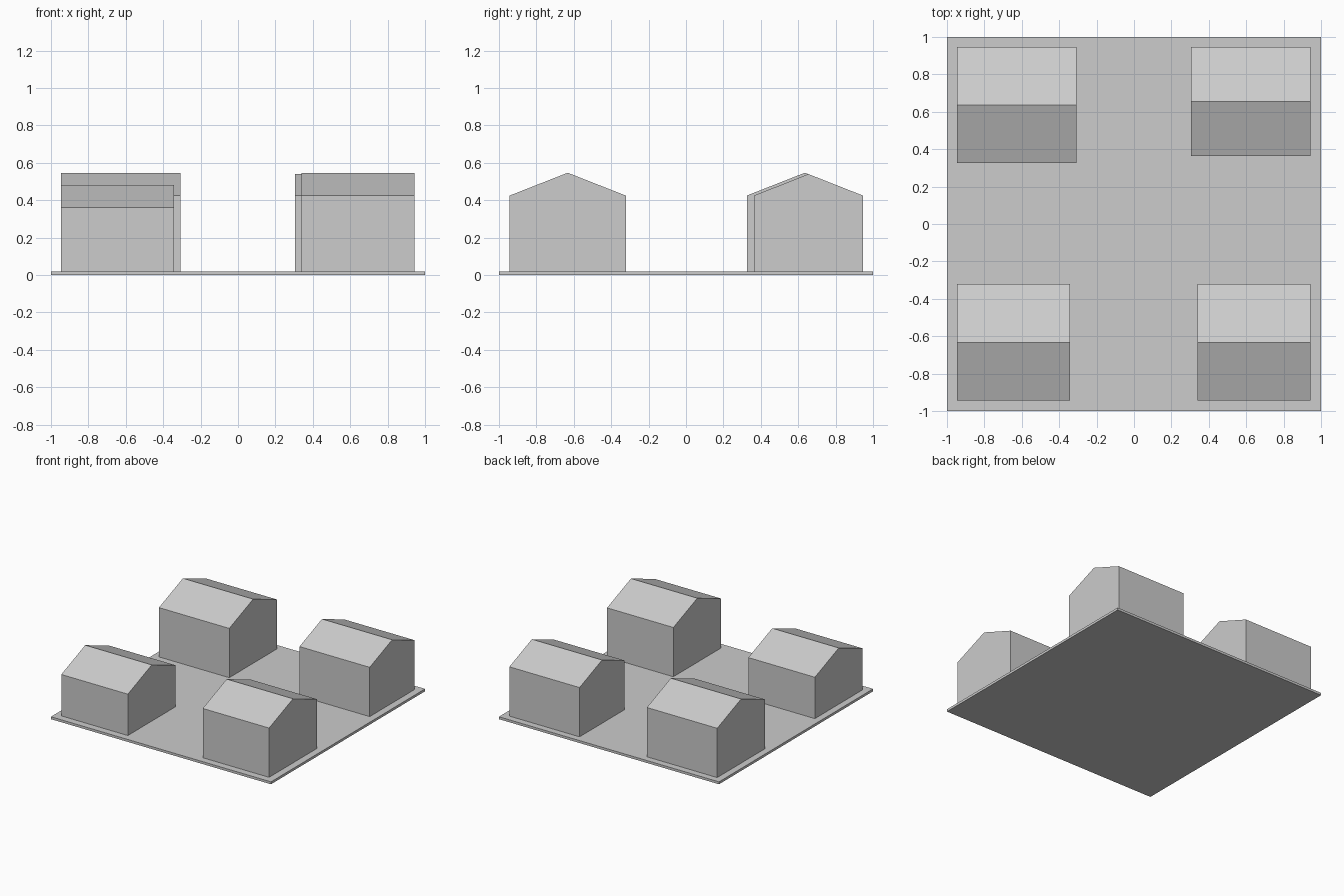
import bpy

cube = bpy.data.objects.get("Cube")
if cube:
    bpy.data.objects.remove(cube, do_unlink=True)

# One plain grey for everything
grey = bpy.data.materials.new("plain_grey")
grey.use_nodes = True
colour = (0.604, 0.604, 0.604, 1)
grey.diffuse_color = colour
grey.node_tree.nodes["Principled BSDF"].inputs["Base Color"].default_value = colour

BASE_TOP = 0.02


def extrude_profile(name, profile, x0, x1):
    """Solid made by sweeping a (y, z) outline from x0 to x1."""
    n = len(profile)
    verts = [(x, y, z) for x in (x0, x1) for y, z in profile]
    faces = [tuple(reversed(range(n))), tuple(range(n, 2 * n))]
    faces += [(i, (i + 1) % n, n + (i + 1) % n, n + i) for i in range(n)]
    mesh = bpy.data.meshes.new(name)
    mesh.from_pydata(verts, [], faces)
    mesh.materials.append(grey)
    obj = bpy.data.objects.new(name, mesh)
    bpy.context.collection.objects.link(obj)
    return obj


def house(name, x0, x1, y0, y1, eave, ridge):
    """Gabled block with its ridge running along x."""
    outline = [(y0, BASE_TOP), (y1, BASE_TOP), (y1, eave),
               ((y0 + y1) / 2, ridge), (y0, eave)]
    return extrude_profile(name, outline, x0, x1)


# Ground slab
extrude_profile("ground_slab", [(-1, 0), (1, 0), (1, BASE_TOP), (-1, BASE_TOP)], -1, 1)

# Four houses, one in each corner
house("front_right_house", 0.34, 0.943, -0.943, -0.322, 0.425, 0.547)
house("front_left_house", -0.946, -0.341, -0.943, -0.322, 0.36, 0.482)
house("back_right_house", 0.305, 0.943, 0.363, 0.946, 0.425, 0.54)
house("back_left_house", -0.946, -0.307, 0.325, 0.946, 0.425, 0.547)
